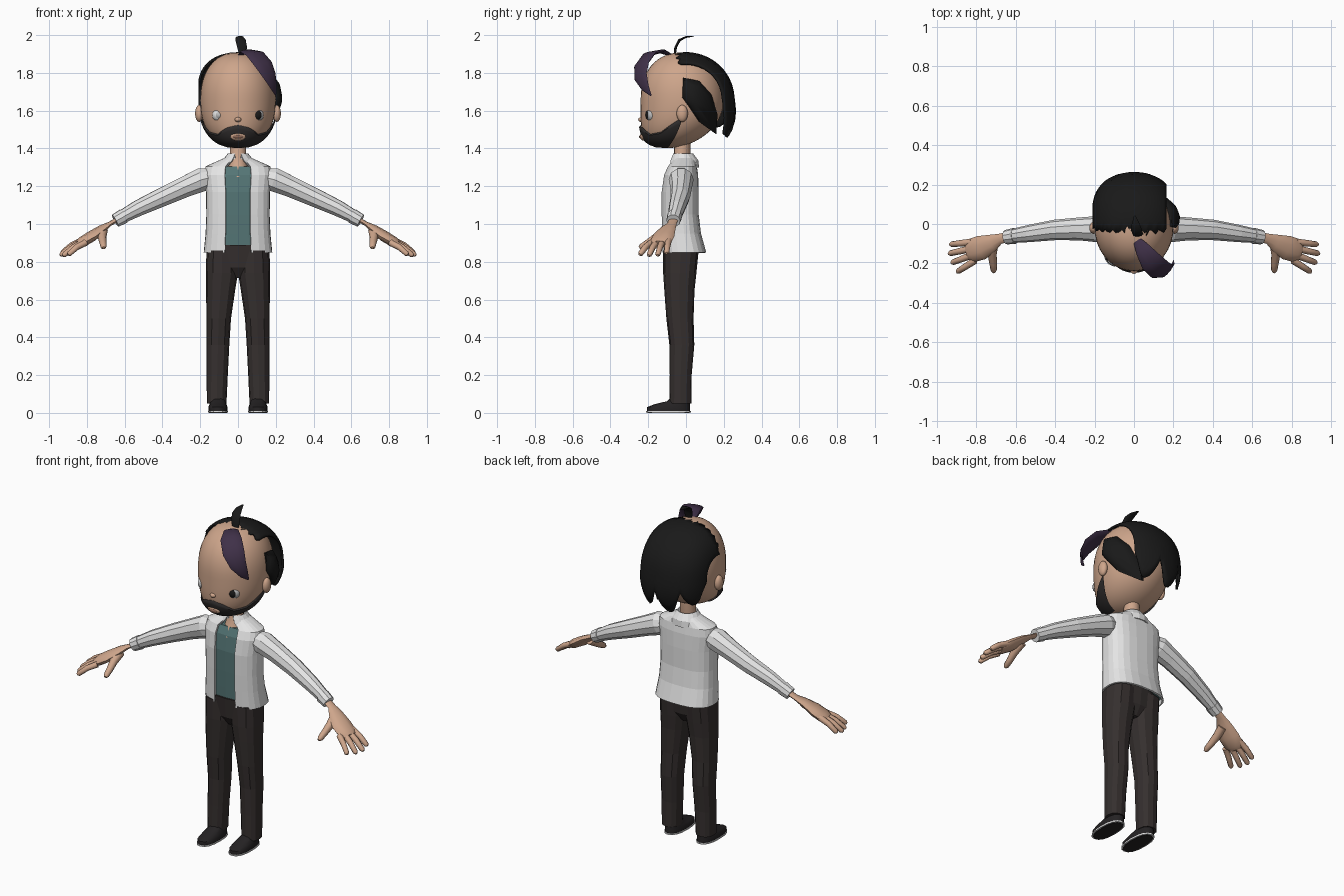
import bpy, bmesh
from math import sin, cos, radians, pi, copysign
from mathutils import Vector

if "Cube" in bpy.data.objects:
    bpy.data.objects.remove(bpy.data.objects["Cube"])


def material(name, r, g, b):
    m = bpy.data.materials.new(name)
    m.use_nodes = True
    m.diffuse_color = (r, g, b, 1)
    bsdf = next(n for n in m.node_tree.nodes if n.type == "BSDF_PRINCIPLED")
    bsdf.inputs["Base Color"].default_value = (r, g, b, 1)
    bsdf.inputs["Roughness"].default_value = 0.8
    return m


SKIN = material("skin", .62, .38, .26)
WHITE = material("white cloth", .78, .78, .78)
TEAL = material("teal cloth", .09, .18, .18)
PANTS = material("dark trousers", .036, .029, .028)
HAIR = material("black hair", .01, .01, .01)
BEARD = material("beard", .03, .027, .027)
PURPLE = material("purple hair", .05, .03, .065)
SHOE = material("shoe leather", .018, .016, .017)
LIP = material("lips", .25, .13, .09)
GREY = material("grey iris", .5, .5, .5)


def finish(name, bm, mat, smooth=False, mirror=False, thick=0):
    bmesh.ops.recalc_face_normals(bm, faces=bm.faces)
    me = bpy.data.meshes.new(name)
    bm.to_mesh(me)
    bm.free()
    me.materials.append(mat)
    if smooth:
        me.polygons.foreach_set("use_smooth", [True] * len(me.polygons))
        me.set_sharp_from_angle(angle=radians(50))
    ob = bpy.data.objects.new(name, me)
    bpy.context.collection.objects.link(ob)
    if thick:
        mod = ob.modifiers.new("thickness", "SOLIDIFY")
        mod.thickness = thick
    if mirror:
        ob.modifiers.new("mirror", "MIRROR").use_clip = False
    return ob


def loft(name, rings, mat, closed=True, cap=True, **kw):
    """Skin a list of equal point rows."""
    bm = bmesh.new()
    rows = [[bm.verts.new(p) for p in r] for r in rings]
    n = len(rows[0])
    for a, b in zip(rows, rows[1:]):
        for i in range(n if closed else n - 1):
            j = (i + 1) % n
            bm.faces.new((a[i], a[j], b[j], b[i]))
    if closed and cap:
        bm.faces.new(rows[0])
        bm.faces.new(rows[-1])
    return finish(name, bm, mat, **kw)


def ring(z, cx, cy, rx, ry, n=14, power=2.0, gap=0):
    """Horizontal superellipse; a gap in degrees leaves its front open."""
    pts = []
    for i in range(n):
        a = radians(gap + (360 - 2 * gap) * i / (n - 1 if gap else n))
        s, c = sin(a), cos(a)
        s, c = [copysign(abs(v) ** (2 / power), v) for v in (s, c)]
        pts.append(Vector((cx + rx * s, cy - ry * c, z)))
    return pts


def tube(name, path, mat, n=10, flat=1.0, facing=None, **kw):
    """Sweep an oval along (x, y, z, radius); facing gives its thin direction."""
    pts = [Vector(p[:3]) for p in path]
    rings = []
    for i, p in enumerate(pts):
        t = (pts[min(i + 1, len(pts) - 1)] - pts[max(i - 1, 0)]).normalized()
        out = (p - facing) if facing else Vector((0, 0, 1))
        u = t.cross(out).normalized()
        v = u.cross(t)
        r = path[i][3]
        rings.append([p + u * r * cos(k * 2 * pi / n) + v * r * flat * sin(k * 2 * pi / n)
                      for k in range(n)])
    return loft(name, rings, mat, **kw)


def ball(name, loc, size, mat, mirror=False):
    bm = bmesh.new()
    bmesh.ops.create_uvsphere(bm, u_segments=20, v_segments=12, radius=1)
    for v in bm.verts:
        v.co = Vector(loc) + Vector([a * b for a, b in zip(v.co, size)])
    return finish(name, bm, mat, smooth=True, mirror=mirror)


# Head: rounded egg with the jaw pushed forward
def head_ring(z):
    t = (z - 1.655) / .253
    r = max(1 - abs(t) ** 2.25, 0) ** .44
    return -.02 - .08 * min(t, 0) ** 2, .2 * r, .22 * r


def head_point(deg, z, off=0):
    cy, rx, ry = head_ring(z)
    a = radians(deg)
    return Vector(((rx + off) * sin(a), cy - (ry + off) * cos(a), z))


levels = [1.655 - .2529 * cos(pi * i / 24) for i in range(25)]
loft("head", [[head_point(k * 10, z) for k in range(36)] for z in levels], SKIN, smooth=True)
ball("ear", (.205, -.02, 1.585), (.022, .03, .045), SKIN, mirror=True)
ball("nose", (0, -.235, 1.553), (.018, .018, .013), SKIN)
loft("neck", [ring(z, 0, cy, r, r) for z, cy, r in
              ((1.25, -.05, .06), (1.31, -.035, .05), (1.36, -.02, .044), (1.47, -.02, .044))],
     SKIN, smooth=True)

# Eyes: a pale one and a dark one
ball("right_eye", (-.1, -.18, 1.577), (.036, .032, .036), WHITE)
ball("right_iris", (-.1, -.193, 1.577), (.024, .022, .024), GREY)
ball("left_eye", (.1, -.18, 1.577), (.036, .032, .036), GREY)
ball("left_iris", (.1, -.188, 1.577), (.03, .028, .03), HAIR)

# Beard with moustache, wrapped on the jaw
EDGE = ((0, 1.524), (20, 1.51), (42, 1.476), (65, 1.487), (93, 1.565))


def beard_top(deg):
    for (a, za), (b, zb) in zip(EDGE, EDGE[1:]):
        if abs(deg) <= b:
            return za + (zb - za) * (abs(deg) - a) / (b - a)
    return EDGE[-1][1]


columns = [-93 + 186 * i / 40 for i in range(41)]
loft("beard", [[head_point(d, 1.406 + (beard_top(d) - 1.406) * k / 10, .012 if k < 10 else .004)
                for d in columns] for k in range(11)], BEARD, closed=False, smooth=True)
ball("mouth_skin", (0, -.226, 1.465), (.042, .018, .024), SKIN)
ball("lips", (0, -.235, 1.462), (.03, .013, .011), LIP)

# Back hair: strands swept over the crown, ragged at both ends
rows = []
for i in range(13):
    row = []
    for k in range(28):
        lateral = -78 + 128 * k / 27
        a = radians(lateral)
        wave = abs(sin(k * pi / 9))
        start = -14 + 7 * abs(sin(k * 1.1))
        end = 106 + 28 * wave
        deg = start + (end - start) * i / 12
        p = radians(deg)
        c = cos(a) ** .6
        flare = 1 + .2 * max(0, (deg - 90) / 45)
        row.append(Vector((.215 * sin(a), .257 * c * sin(p) * flare, 1.66 + .25 * c * cos(p) * flare)))
    rows.append(row)
loft("back_hair", rows, HAIR, closed=False, smooth=True, thick=.012)

# Side lock over the left ear, domed outward
outline = [(-.015, 1.775), (.07, 1.757), (.135, 1.685), (.167, 1.58), (.16, 1.475),
           (.07, 1.54), (.02, 1.615), (-.02, 1.67)]
mid = Vector((.06, 1.645))


def lock_ring(scale, lift):
    pts = []
    for q in outline:
        y, z = mid + (Vector(q) - mid) * scale
        cy, rx, ry = head_ring(z)
        pts.append(Vector((rx * max(1 - ((y - cy) / ry) ** 2, .2) ** .5 + lift, y, z)))
    return pts


loft("side_lock", [lock_ring(s, h) for s, h in ((.95, -.01), (1, .012), (.75, .03), (.3, .04))],
     HAIR, smooth=True)

# Purple forelock and top tuft
CORE = Vector((0, -.02, 1.66))
tube("forelock", [(.0, -.06, 1.885, .012), (.045, -.13, 1.915, .04), (.09, -.195, 1.9, .058),
                  (.135, -.235, 1.845, .06), (.17, -.24, 1.78, .046), (.192, -.215, 1.72, .025),
                  (.2, -.185, 1.68, .004)],
     PURPLE, flat=.22, facing=CORE, smooth=True)
tube("top_tuft", [(.025, -.06, 1.88, .016), (.022, -.055, 1.935, .026), (.014, -.035, 1.973, .027),
                  (.008, 0, 1.99, .02), (.004, .042, 1.994, .004)],
     HAIR, flat=.25, facing=Vector((.01, .05, 1.9)), smooth=True)

# Torso: teal shirt inside an open white jacket
BODY = [(.85, -.01, .182, .118), (.95, -.025, .172, .105), (1.05, -.032, .168, .1),
        (1.17, -.032, .17, .1), (1.26, -.027, .18, .092), (1.305, -.02, .172, .078),
        (1.335, -.012, .105, .062), (1.355, -.01, .06, .05)]
loft("shirt", [ring(max(z, .875), 0, cy, rx - .014, ry - .012, 24, 2.6) for z, cy, rx, ry in BODY[:6]],
     TEAL)
loft("jacket", [ring(z, 0, cy, rx, ry, 22, 2.6, 17) for z, cy, rx, ry in BODY],
     WHITE, closed=False, thick=.01)
loft("collar", [ring(z, 0, cy, rx, ry, 14, 2, g) for z, cy, rx, ry, g in
                ((1.3, -.015, .1, .085, 40), (1.335, -.01, .085, .078, 22), (1.372, -.015, .055, .055, 16),
                 (1.34, -.015, .05, .05, 16))], WHITE, closed=False, thick=.006)

# Sleeves and cuffs
tube("sleeve", [(.13, -.028, 1.25, .05), (.19, -.026, 1.235, .066), (.28, -.025, 1.197, .058),
                (.4, -.03, 1.143, .052), (.53, -.048, 1.083, .044), (.625, -.062, 1.032, .035)],
     WHITE, mirror=True)
tube("cuff", [(.605, -.06, 1.042, .041), (.65, -.067, 1.017, .037)], WHITE, mirror=True)

# Hands
tube("palm", [(.62, -.063, 1.033, .026), (.68, -.075, 1.0, .026), (.72, -.095, .975, .044),
              (.775, -.12, .935, .062), (.825, -.135, .905, .06), (.845, -.14, .893, .045)],
     SKIN, flat=.45, smooth=True, mirror=True)
for i, finger in enumerate(("little", "ring", "middle", "index")):
    base = Vector((.825 - .006 * i, -.092 - .031 * i, .913 - .004 * i))
    tip = Vector(((.935, .942, .928, .9)[i], -.104 - .047 * i, (.845, .834, .832, .838)[i]))
    knuckle = base.lerp(tip, .5) + Vector((0, 0, .008))
    tube(finger + "_finger", [(*base, .018), (*knuckle, .0165), (*base.lerp(tip, .92), .0145), (*tip, .007)],
         SKIN, n=8, smooth=True, mirror=True)
tube("thumb", [(.715, -.1, .965, .026), (.72, -.155, .93, .023), (.715, -.2, .9, .019),
               (.712, -.235, .88, .016), (.711, -.246, .873, .008)], SKIN, n=8, smooth=True, mirror=True)

# Trousers
loft("trouser_leg", [ring(z, cx, cy, rx, ry, 12, 2.4) for z, cx, cy, rx, ry in
                     ((.05, .113, -.03, .052, .058), (.2, .11, -.028, .056, .058),
                      (.36, .106, -.022, .06, .066), (.5, .102, -.032, .065, .072),
                      (.65, .092, -.035, .077, .08), (.74, .085, -.033, .085, .088),
                      (.86, .083, -.028, .084, .095))], PANTS, mirror=True)
loft("trouser_seat", [ring(z, 0, cy, rx, ry, 16, 2.5) for z, cy, rx, ry in
                      ((.715, -.03, .03, .05), (.77, -.03, .11, .085), (.89, -.03, .158, .096))], PANTS)

# Shoes: sole outline stretched toward the toe
def shoe_ring(z, rx, front, back, n=16):
    return ring(z, .106, (front + back) / 2, rx, (back - front) / 2, n, 2.4)


loft("shoe", [shoe_ring(*r) for r in ((.008, .05, -.208, .022), (.03, .051, -.206, .022),
                                      (.045, .045, -.17, .02), (.062, .04, -.1, .02),
                                      (.085, .038, -.075, .018))], SHOE, smooth=True, mirror=True)
loft("sole_rim", [shoe_ring(z, .054, -.212, .026) for z in (.002, .01)], WHITE, mirror=True)
loft("sole_tread", [shoe_ring(z, .047, -.204, .018) for z in (0, .004)], SHOE, mirror=True)
